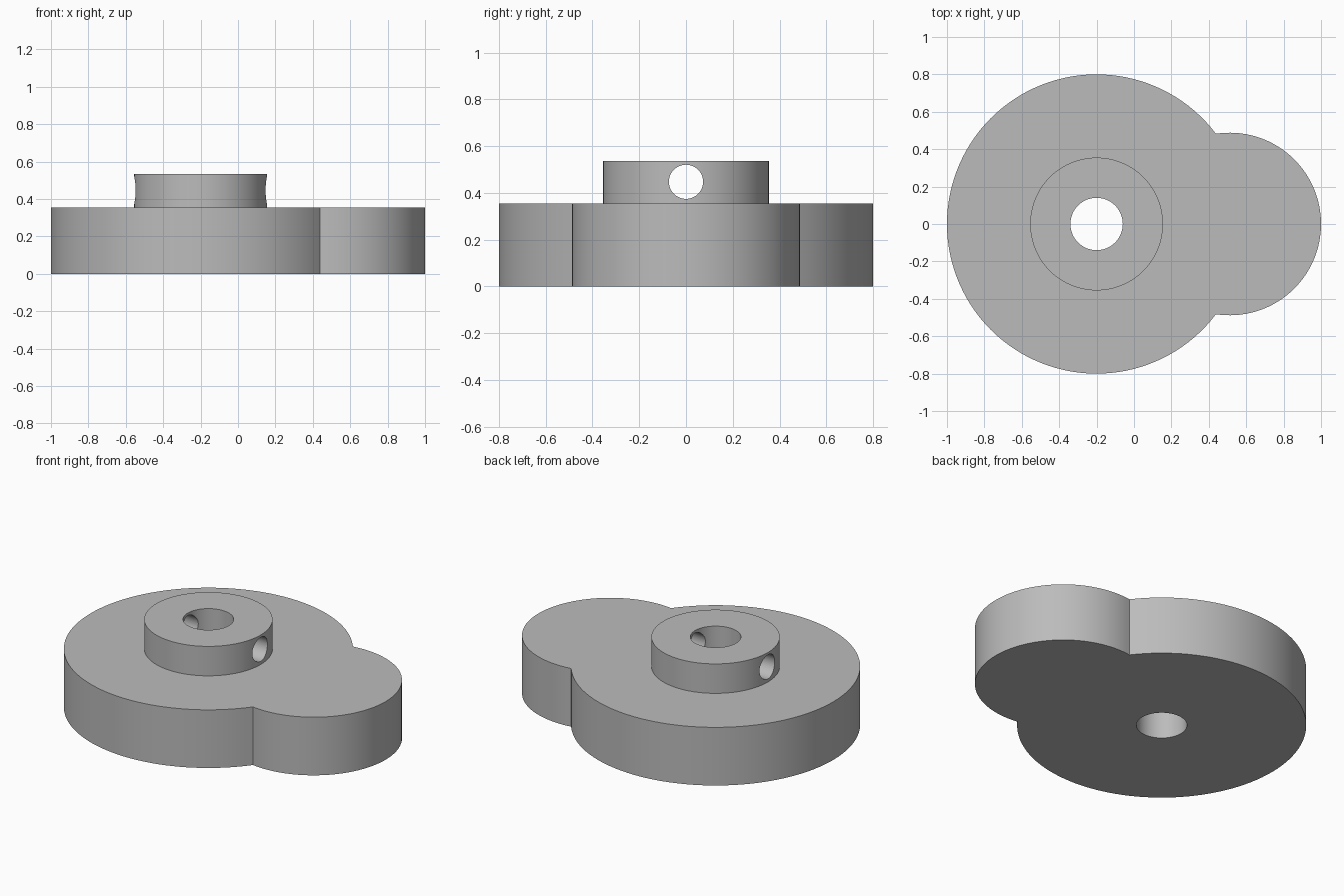
import bpy
import bmesh
import math

if "Cube" in bpy.data.objects:
    bpy.data.objects.remove(bpy.data.objects["Cube"], do_unlink=True)

# Main dimensions
DISC_X, DISC_R = -0.2, 0.8
LOBE_X, LOBE_R = 0.512, 0.488
PLATE_H, HUB_R, TOP = 0.355, 0.355, 0.535
BORE_R, PIN_R, PIN_Z = 0.14, 0.073, 0.447

grey = bpy.data.materials.new("plain grey")
grey.use_nodes = True
colour = (0.5, 0.5, 0.5, 1)
grey.diffuse_color = colour
grey.node_tree.nodes["Principled BSDF"].inputs["Base Color"].default_value = colour


def arc(cx, r, start, end, n):
    """Points from start up to, but not including, end."""
    return [(cx + r * math.cos(a), r * math.sin(a))
            for a in (start + (end - start) * i / n for i in range(n))]


def prism(name, outline, z0, z1):
    """Solid made by raising a flat outline from z0 to z1."""
    bm = bmesh.new()
    face = bm.faces.new([bm.verts.new((x, y, z0)) for x, y in outline])
    raised = bmesh.ops.extrude_face_region(bm, geom=[face])["geom"]
    verts = [v for v in raised if isinstance(v, bmesh.types.BMVert)]
    bmesh.ops.translate(bm, verts=verts, vec=(0, 0, z1 - z0))
    bmesh.ops.recalc_face_normals(bm, faces=bm.faces)
    mesh = bpy.data.meshes.new(name)
    bm.to_mesh(mesh)
    bm.free()
    mesh.materials.append(grey)
    obj = bpy.data.objects.new(name, mesh)
    bpy.context.collection.objects.link(obj)
    return obj


def combine(body, tool, operation):
    """Apply a boolean and discard the tool."""
    tool.hide_render = True
    mod = body.modifiers.new(tool.name, "BOOLEAN")
    mod.operation, mod.solver, mod.object = operation, "EXACT", tool
    bpy.context.view_layer.objects.active = body
    bpy.ops.object.modifier_apply(modifier=mod.name)
    bpy.data.objects.remove(tool, do_unlink=True)


# Cam plate: large disc and small lobe meeting at two sharp corners
gap = LOBE_X - DISC_X
along = (gap ** 2 + DISC_R ** 2 - LOBE_R ** 2) / (2 * gap)
half = math.sqrt(DISC_R ** 2 - along ** 2)
disc_a = math.atan2(half, along)
lobe_a = math.atan2(half, along - gap)
outline = (arc(DISC_X, DISC_R, disc_a, math.tau - disc_a, 96)
           + arc(LOBE_X, LOBE_R, -lobe_a, lobe_a, 64))
cam = prism("cam_with_hub", outline, 0, PLATE_H)

# Raised hub
hub = prism("hub", arc(DISC_X, HUB_R, 0, math.tau, 96), PLATE_H / 2, TOP)
combine(cam, hub, "UNION")

# Shaft bore
bore = prism("bore_cutter", arc(DISC_X, BORE_R, 0, math.tau, 64), -0.1, TOP + 0.1)
combine(cam, bore, "DIFFERENCE")

# Cross pin hole through both sides of the hub
pin = prism("pin_cutter", arc(0, PIN_R, 0, math.tau, 48), -0.5, 0.5)
pin.rotation_euler.y = math.pi / 2
pin.location = (DISC_X, 0, PIN_Z)
bpy.context.view_layer.update()
combine(cam, pin, "DIFFERENCE")

# Smooth round walls, crisp rims
bpy.ops.object.select_all(action="DESELECT")
cam.select_set(True)
bpy.context.view_layer.objects.active = cam
bpy.ops.object.shade_smooth_by_angle(angle=math.radians(30))
